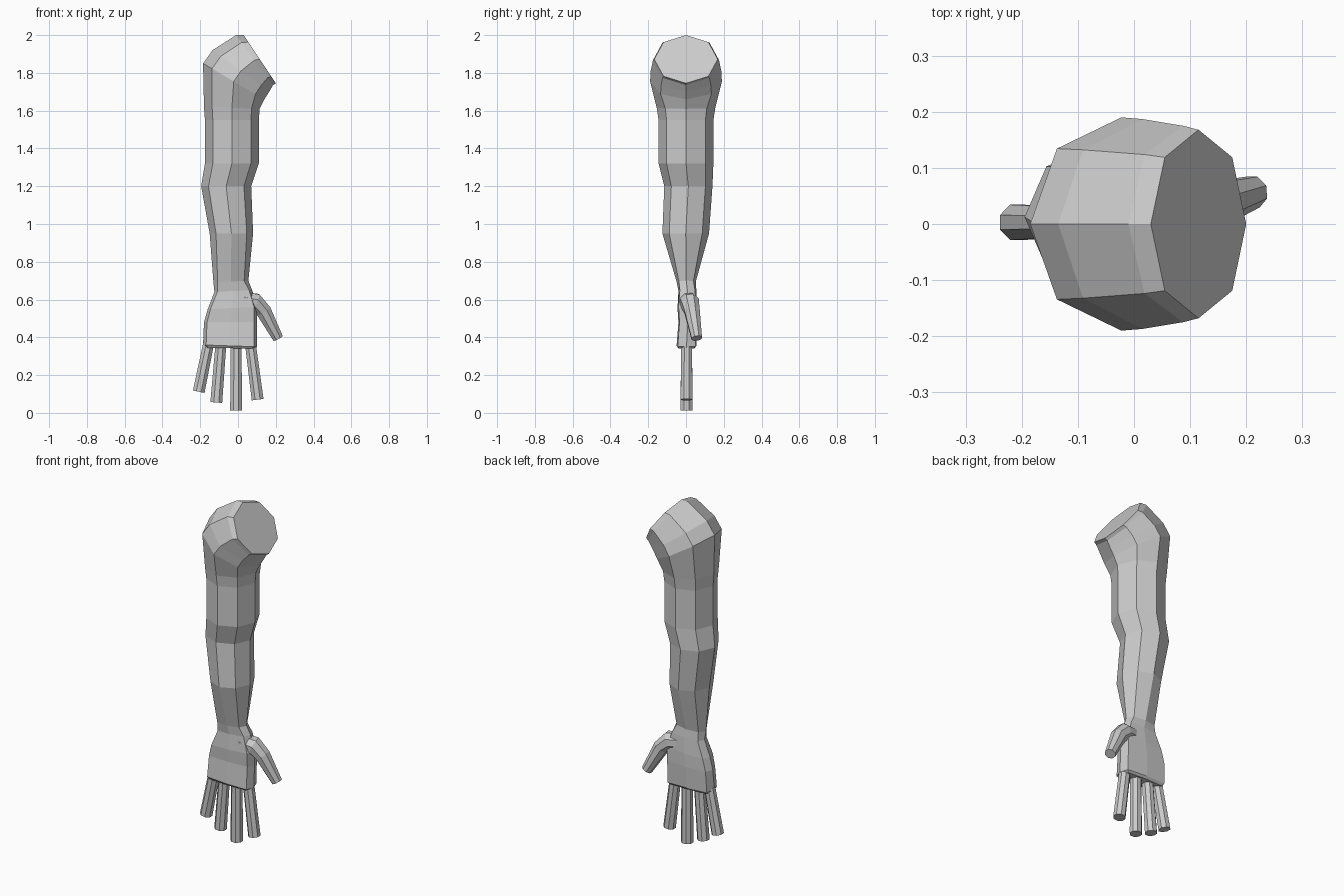
import bpy, bmesh, math
from mathutils import Vector

old = bpy.data.objects.get("Cube")
if old:
    bpy.data.objects.remove(old)

SIDES = 8
grey = bpy.data.materials.new("plain grey")
grey.use_nodes = True
colour = (0.6, 0.6, 0.6, 1)
grey.diffuse_color = colour
grey.node_tree.nodes["Principled BSDF"].inputs["Base Color"].default_value = colour


def ring(centre, u, v, power=1.0, turn=0.0):
    """Octagon around centre; a power below one makes it squarer."""
    points = []
    for i in range(SIDES):
        a = math.tau * (i + turn) / SIDES
        c, s = round(math.cos(a), 6), round(math.sin(a), 6)
        c, s = (math.copysign(abs(k) ** power, k) for k in (c, s))
        points.append(centre + u * c + v * s)
    return points


def loft(name, rings):
    """Skin a row of rings and cap both ends."""
    bm = bmesh.new()
    rows = [[bm.verts.new(p) for p in r] for r in rings]
    for a, b in zip(rows, rows[1:]):
        for i in range(SIDES):
            j = (i + 1) % SIDES
            bm.faces.new((a[i], a[j], b[j], b[i]))
    bm.faces.new(rows[0])
    bm.faces.new(rows[-1])
    bmesh.ops.recalc_face_normals(bm, faces=bm.faces)
    mesh = bpy.data.meshes.new(name)
    bm.to_mesh(mesh)
    bm.free()
    mesh.materials.append(grey)
    obj = bpy.data.objects.new(name, mesh)
    bpy.context.collection.objects.link(obj)


def digit(name, path, radii, turn=0.5):
    """Tapered tube along a path."""
    path = [Vector(p) for p in path]
    rings = []
    for i, p in enumerate(path):
        d = (path[min(i + 1, len(path) - 1)] - path[max(i - 1, 0)]).normalized()
        u = Vector((0, 1, 0)).cross(d).normalized()
        rings.append(ring(p, u * radii[i], d.cross(u) * radii[i], turn=turn))
    loft(name, rings)


# Arm and palm: outer x, z, inner x, z, front y, back y, squareness
sections = [
    (0.03, 2.00, 0.20, 1.745, -0.168, 0.168, 1),
    (-0.01, 2.00, 0.185, 1.735, -0.175, 0.175, 1),
    (-0.135, 1.92, 0.165, 1.70, -0.187, 0.187, 1),
    (-0.185, 1.85, 0.14, 1.66, -0.19, 0.19, 1),
    (-0.18, 1.62, 0.115, 1.61, -0.155, 0.155, 1),
    (-0.175, 1.55, 0.11, 1.55, -0.145, 0.145, 1),
    (-0.175, 1.32, 0.11, 1.32, -0.145, 0.145, 1),
    (-0.195, 1.20, 0.07, 1.20, -0.115, 0.14, 1),
    (-0.15, 0.95, 0.08, 0.95, -0.125, 0.122, 1),
    (-0.13, 0.69, 0.055, 0.70, -0.05, 0.052, 0.8),
    (-0.125, 0.64, 0.075, 0.65, -0.04, 0.055, 0.5),
    (-0.16, 0.55, 0.10, 0.56, -0.045, 0.06, 0.35),
    (-0.18, 0.48, 0.10, 0.48, -0.04, 0.06, 0.35),
    (-0.185, 0.36, 0.10, 0.35, -0.05, 0.055, 0.35),
    (-0.175, 0.345, 0.09, 0.34, -0.04, 0.045, 0.4),
]
rings = []
for xo, zo, xi, zi, yf, yb, power in sections:
    centre = Vector(((xo + xi) / 2, (yf + yb) / 2, (zo + zi) / 2))
    u = Vector((xo - xi, 0, zo - zi)) / 2
    rings.append(ring(centre, u, Vector((0, (yf - yb) / 2, 0)), power))
loft("arm", rings)

# Fingers: root x, tip x, tip z
fingers = {
    "little_finger": (-0.155, -0.208, 0.112),
    "ring_finger": (-0.09, -0.115, 0.055),
    "middle_finger": (-0.01, -0.01, 0.012),
    "index_finger": (0.065, 0.104, 0.07),
}
for name, (root, tip, z) in fingers.items():
    digit(name, [(root, 0.003, 0.37), (tip, 0.003, z)], [0.031, 0.034])

# Thumb
digit("thumb",
      [(0.02, 0.005, 0.595), (0.09, 0.02, 0.585), (0.135, 0.032, 0.54), (0.212, 0.057, 0.395)],
      [0.05, 0.052, 0.044, 0.03])
